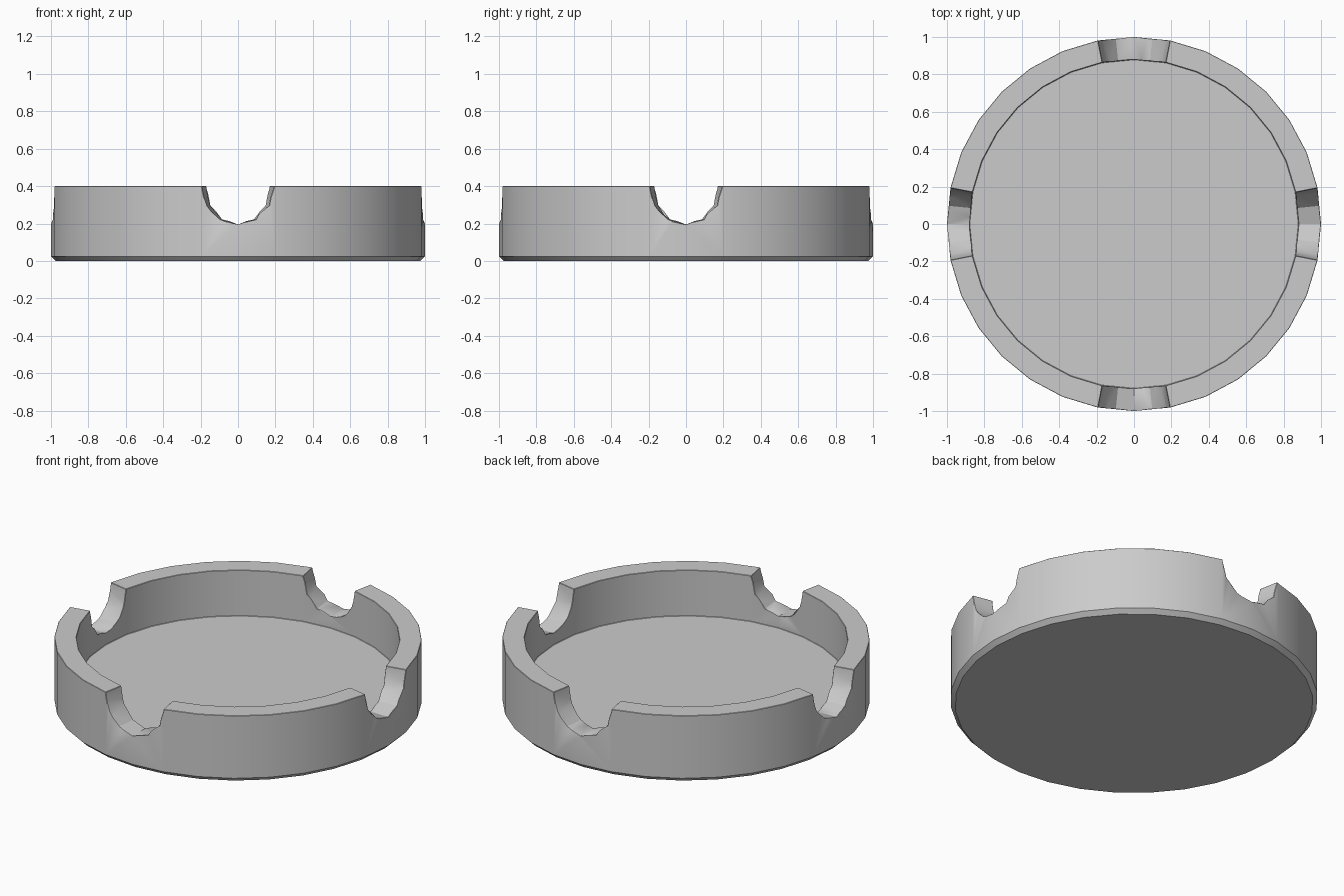
import bpy, bmesh, math

if "Cube" in bpy.data.objects:
    bpy.data.objects.remove(bpy.data.objects["Cube"])

N = 32

def new_object(name, bm):
    bmesh.ops.recalc_face_normals(bm, faces=bm.faces[:])
    me = bpy.data.meshes.new(name)
    bm.to_mesh(me)
    bm.free()
    ob = bpy.data.objects.new(name, me)
    bpy.context.collection.objects.link(ob)
    return ob

def loft(bm, loops):
    rings = [[bm.verts.new(p) for p in loop] for loop in loops]
    for a, b in zip(rings, rings[1:]):
        for i in range(len(a)):
            j = (i + 1) % len(a)
            bm.faces.new((a[i], a[j], b[j], b[i]))
    bm.faces.new(rings[0])
    bm.faces.new(rings[-1])

# round dish: outer wall, rim, inner wall, recessed floor
profile = [(0.975, 0), (1, 0.025), (1, 0.4), (0.88, 0.4), (0.88, 0.125)]
bm = bmesh.new()
loft(bm, [[(r * math.cos(2 * math.pi * i / N), r * math.sin(2 * math.pi * i / N), z)
           for i in range(N)] for r, z in profile])
dish = new_object("dish", bm)

# four tapered rounded rim notches
half = [(0.199, 0.5), (0.196, 0.39), (0.17, 0.295), (0.098, 0.222)]
section = half + [(0, 0.195)] + [(-x, z) for x, z in reversed(half)]
bm = bmesh.new()
for k in range(4):
    a = k * math.pi / 2
    c, s = math.cos(a), math.sin(a)
    loft(bm, [[(r * c - x * r * s, r * s + x * r * c, z) for x, z in section]
              for r in (0.7, 1.2)])
cutter = new_object("notch_cutter", bm)
cutter.hide_render = True
cutter.hide_set(True)

cut = dish.modifiers.new("notches", 'BOOLEAN')
cut.operation = 'DIFFERENCE'
cut.solver = 'EXACT'
cut.object = cutter

# softened rim and notch edges
bev = dish.modifiers.new("edge_bevel", 'BEVEL')
bev.width = 0.01
bev.segments = 1
bev.limit_method = 'ANGLE'
bev.angle_limit = math.radians(50)

bpy.context.view_layer.objects.active = dish
dish.select_set(True)
for m in ("notches", "edge_bevel"):
    bpy.ops.object.modifier_apply(modifier=m)
bpy.ops.object.shade_smooth_by_angle(angle=math.radians(30))
